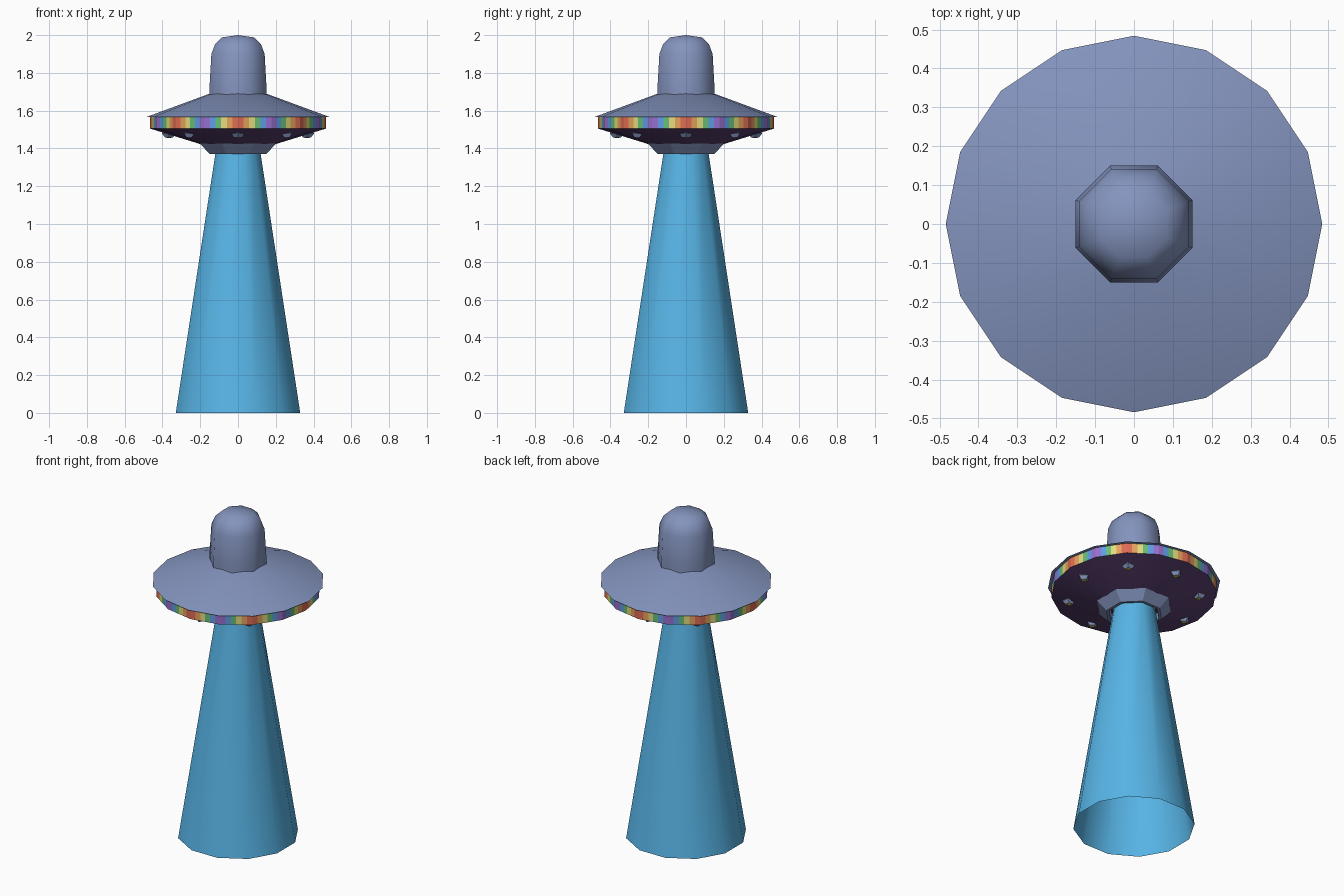
import bpy, bmesh, math
from mathutils import Vector

if "Cube" in bpy.data.objects:
    bpy.data.objects.remove(bpy.data.objects["Cube"])


def material(name, srgb):
    m = bpy.data.materials.new(name)
    lin = [((c / 255 + 0.055) / 1.055) ** 2.4 for c in srgb]
    m.diffuse_color = (*lin, 1)
    m.use_nodes = True
    m.node_tree.nodes["Principled BSDF"].inputs["Base Color"].default_value = m.diffuse_color
    return m


HULL = material("hull_grey_blue", (132, 148, 190))
UNDER = material("underside_purple", (92, 65, 115))
BEAM = material("beam_blue", (87, 180, 230))
LAMP = material("lamp_yellow", (205, 195, 90))
STRIPES = [material(n, c) for n, c in (
    ("stripe_red", (222, 108, 84)), ("stripe_orange", (235, 165, 95)),
    ("stripe_yellow", (228, 220, 125)), ("stripe_green", (105, 190, 120)),
    ("stripe_blue", (95, 160, 235)), ("stripe_violet", (150, 112, 205)))]


def finish(name, bm, mats, angle=35):
    me = bpy.data.meshes.new(name)
    bm.normal_update()
    bm.to_mesh(me)
    bm.free()
    ob = bpy.data.objects.new(name, me)
    bpy.context.collection.objects.link(ob)
    for m in mats:
        me.materials.append(m)
    bpy.ops.object.select_all(action='DESELECT')
    ob.select_set(True)
    bpy.context.view_layer.objects.active = ob
    bpy.ops.object.shade_smooth_by_angle(angle=math.radians(angle))
    return ob


def lathe(name, profile, sides, mats, phase=0.0, split=1, angle=50, at=(0, 0), rule=None):
    """Revolve (radius, z) points, listed bottom to top on the outside; split divides each flat side."""
    bm = bmesh.new()
    corners = [Vector((math.cos(phase + math.tau * i / sides),
                       math.sin(phase + math.tau * i / sides))) for i in range(sides)]
    dirs = [corners[i].lerp(corners[(i + 1) % sides], k / split)
            for i in range(sides) for k in range(split)]
    n = len(dirs)
    rings = []
    for r, z in profile:
        if r == 0:
            rings.append([bm.verts.new((at[0], at[1], z))] * n)
        else:
            rings.append([bm.verts.new((at[0] + d.x * r, at[1] + d.y * r, z)) for d in dirs])
    for j in range(len(rings) - 1):
        a, b = rings[j], rings[j + 1]
        for i in range(n):
            k = (i + 1) % n
            vs = list(dict.fromkeys((a[i], a[k], b[k], b[i])))
            f = bm.faces.new(vs)
            if rule:
                f.material_index = rule(i, j)
    return finish(name, bm, mats, angle)


OCT = math.pi / 8
FLAT = 1 / math.cos(OCT)   # octagon corner radius for a given flat distance

# light beam, open at the ground
lathe("light_beam", [(0.341, 0), (0.122, 1.385), (0, 1.385)], 12, [BEAM], math.pi / 12)

# octagonal collar around the beam
lathe("beam_collar", [(0.125 * FLAT, 1.425), (0.135 * FLAT, 1.37), (0.15 * FLAT, 1.37),
                      (0.20 * FLAT, 1.425)], 8, [HULL], OCT, angle=30)

# purple underside
lathe("saucer_underside", [(0.12, 1.405), (0.19, 1.42), (0.465, 1.505)], 16, [UNDER])

# striped rim, six stripes on each flat side, mirrored from side to side
lathe("striped_rim", [(0.465, 1.505), (0.465, 1.567)], 16, STRIPES, split=6, angle=20,
      rule=lambda i, j: i % 6 if (i // 6) % 2 == 0 else 5 - i % 6)

# upper saucer with a small overhang
lathe("saucer_top", [(0.44, 1.565), (0.484, 1.567), (0.15, 1.69), (0, 1.69)], 16, [HULL])

# cabin dome
lathe("cabin_dome", [(0.15 * FLAT, 1.66), (0.15 * FLAT, 1.74), (0.141 * FLAT, 1.90),
                     (0.121 * FLAT, 1.953), (0.085 * FLAT, 1.988), (0, 2.0)],
      8, [HULL], OCT)

# eight lamps under the saucer
for i in range(8):
    t = math.tau * i / 8
    lathe(f"lamp_{i + 1}", [(0, 1.456), (0.02, 1.457), (0.037, 1.478), (0.032, 1.495)],
          4, [HULL, LAMP], t, angle=30, at=(0.365 * math.cos(t), 0.365 * math.sin(t)),
          rule=lambda i, j: 1 if j == 0 else 0)
